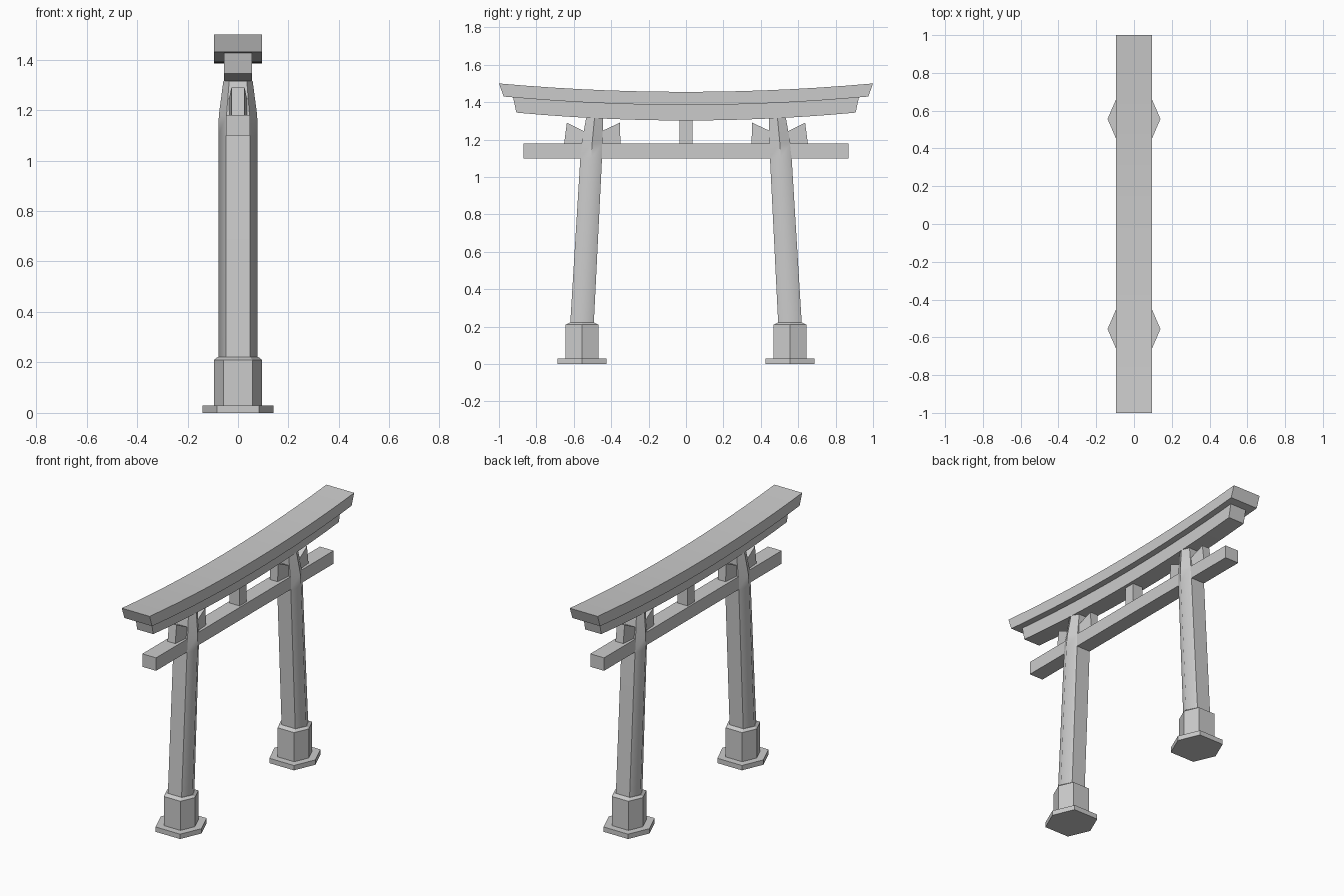
import bpy, math

if "Cube" in bpy.data.objects:
    bpy.data.objects.remove(bpy.data.objects["Cube"])


def make(name, verts, faces, smooth=None):
    me = bpy.data.meshes.new(name)
    me.from_pydata(verts, [], faces)
    ob = bpy.data.objects.new(name, me)
    bpy.context.collection.objects.link(ob)
    bpy.ops.object.select_all(action='DESELECT')
    bpy.context.view_layer.objects.active = ob
    ob.select_set(True)
    bpy.ops.object.mode_set(mode='EDIT')
    bpy.ops.mesh.select_all(action='SELECT')
    bpy.ops.mesh.normals_make_consistent(inside=False)
    bpy.ops.object.mode_set(mode='OBJECT')
    if smooth:
        bpy.ops.object.shade_smooth_by_angle(angle=math.radians(smooth))
    return ob


def loft(name, rings, smooth=None):
    """Skin a list of equal-length vertex rings and cap both ends."""
    n = len(rings[0])
    verts = [v for r in rings for v in r]
    faces = [tuple(range(n)), tuple(range((len(rings) - 1) * n, len(rings) * n))]
    for k in range(len(rings) - 1):
        for i in range(n):
            j = (i + 1) % n
            faces.append((k * n + i, k * n + j, (k + 1) * n + j, (k + 1) * n + i))
    return make(name, verts, faces, smooth)


def hexagon(rx, ry, cy, z):
    s = 0.6 * rx
    return [(x, cy + y, z) for x, y in
            ((rx, 0), (s, ry), (-s, ry), (-rx, 0), (-s, -ry), (s, -ry))]


def rect(y0, z0, y1, z1, hx):
    """Cross-section ring from a lower and an upper point."""
    return [(-hx, y0, z0), (hx, y0, z0), (hx, y1, z1), (-hx, y1, z1)]


def curved_beam(name, hx, y_bot, y_top, z_bot, z_top, rise, n=14):
    rings = []
    for i in range(n + 1):
        t = -1 + 2 * i / n
        rings.append(rect(t * y_bot, z_bot + rise * t * t,
                          t * y_top, z_top + rise * t * t, hx))
    return loft(name, rings, 30)


# Curved roof beams
curved_beam("roof_beam", 0.095, 0.975, 1.0, 1.385, 1.455, 0.045)
curved_beam("under_roof_beam", 0.055, 0.907, 0.925, 1.302, 1.387, 0.042)

# Straight tie beam and centre strut
loft("tie_beam", [rect(y, 1.10, y, 1.18, 0.047) for y in (-0.868, 0.868)])
loft("centre_strut", [rect(y, 1.175, y, 1.31, 0.035) for y in (-0.035, 0.035)])

for side, s in (("left", -1), ("right", 1)):
    # Stone foot and sleeve
    loft(side + "_foot", [hexagon(0.14, 0.13, s * 0.556, z) for z in (0, 0.03)])
    loft(side + "_sleeve", [hexagon(0.095, 0.088, s * 0.556, 0.03),
                            hexagon(0.095, 0.088, s * 0.556, 0.21),
                            hexagon(0.08, 0.065, s * 0.556, 0.222)])
    # Leaning post, narrowed at the top
    loft(side + "_post", [hexagon(0.078, 0.063, s * 0.556, 0.215),
                          hexagon(0.078, 0.058, s * 0.507, 1.10),
                          hexagon(0.076, 0.056, s * 0.502, 1.18),
                          hexagon(0.058, 0.045, s * 0.489, 1.316)], 55)
    # Wedges on both sides of the post
    for part, y_low, y_tip in (("outer", 0.652, 0.637), ("inner", 0.35, 0.354)):
        loft(side + "_" + part + "_wedge",
             [rect(s * y_low, 1.175, s * y_tip, 1.29, 0.026),
              rect(s * 0.50, 1.175, s * 0.50, 1.222, 0.04)])
